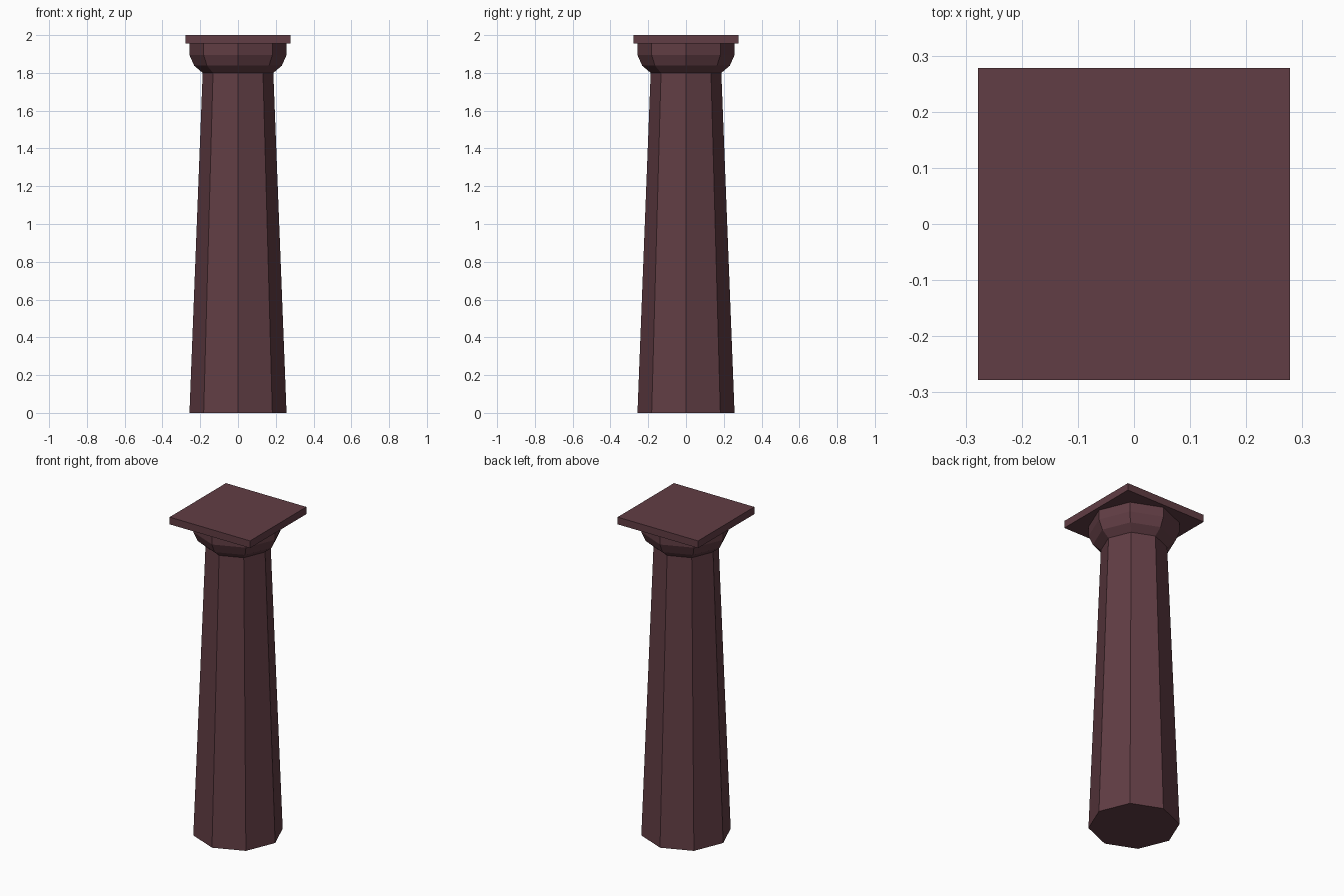
import bpy, bmesh, math

if "Cube" in bpy.data.objects:
    bpy.data.objects.remove(bpy.data.objects["Cube"])

stone = bpy.data.materials.new("dark_red_stone")
stone.diffuse_color = (0.12, 0.047, 0.058, 1)
stone.use_nodes = True
stone.node_tree.nodes["Principled BSDF"].inputs["Base Color"].default_value = stone.diffuse_color


def prism(name, profile, sides, start=0.0):
    """Capped solid with regular polygon rings given as (radius, z)."""
    bm = bmesh.new()
    rings = []
    for r, z in profile:
        angles = [start + math.tau * i / sides for i in range(sides)]
        rings.append([bm.verts.new((r * math.cos(a), r * math.sin(a), z)) for a in angles])
    for low, high in zip(rings, rings[1:]):
        for i in range(sides):
            j = (i + 1) % sides
            bm.faces.new((low[i], low[j], high[j], high[i]))
    bm.faces.new(rings[0][::-1])
    bm.faces.new(rings[-1])
    mesh = bpy.data.meshes.new(name)
    bm.to_mesh(mesh)
    bm.free()
    mesh.materials.append(stone)
    obj = bpy.data.objects.new(name, mesh)
    bpy.context.collection.objects.link(obj)
    return obj


# Tapered octagonal shaft with flared capital
prism("shaft_and_capital",
      [(0.257, 0), (0.187, 1.80), (0.232, 1.838), (0.257, 1.895), (0.257, 1.955)], 8)

# Square slab on top
prism("top_slab", [(0.278 * math.sqrt(2), 1.955), (0.278 * math.sqrt(2), 2.0)], 4, math.pi / 4)
